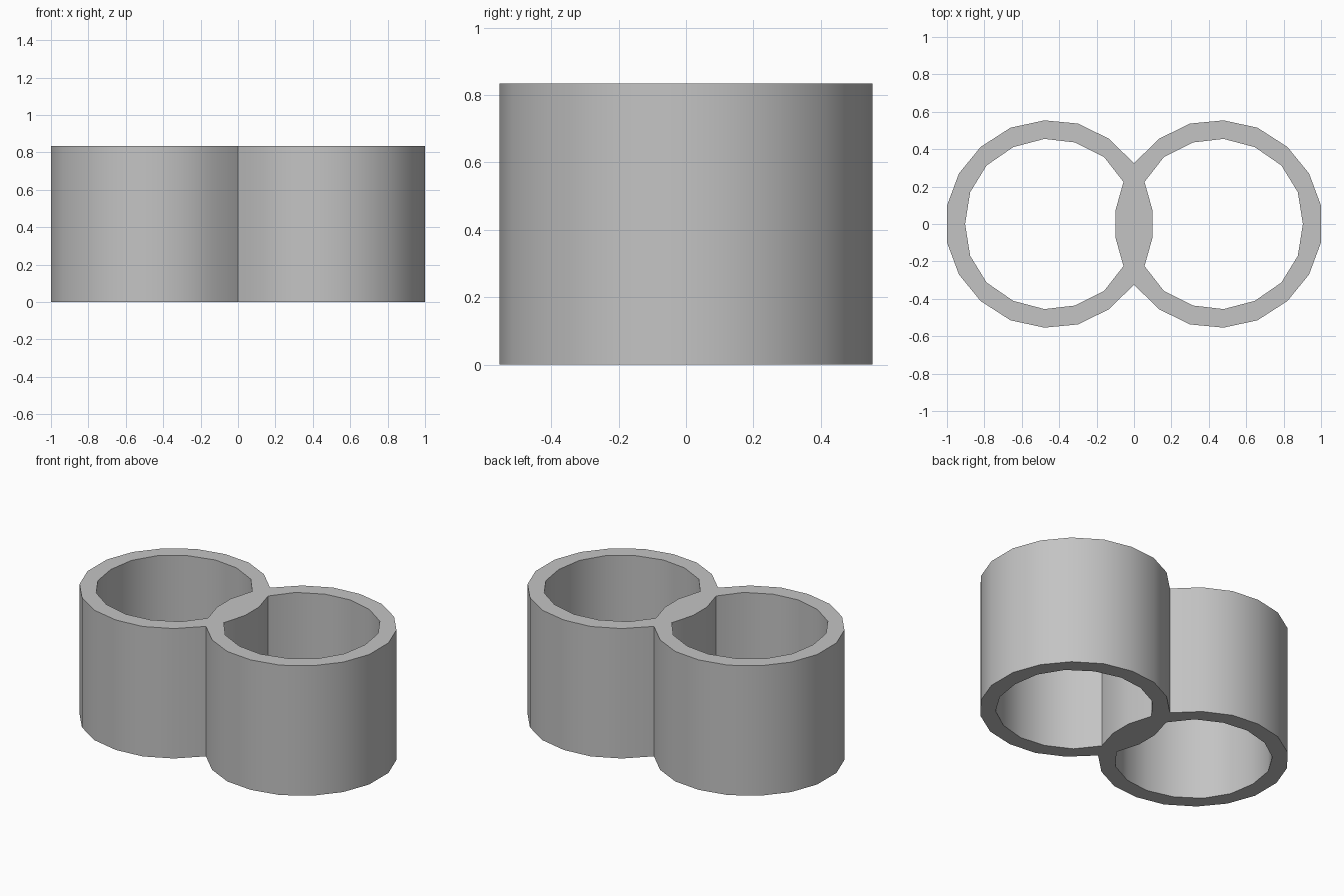
import bpy, bmesh, math
from mathutils import Vector

if "Cube" in bpy.data.objects:
    bpy.data.objects.remove(bpy.data.objects["Cube"], do_unlink=True)

HEIGHT = 0.834

# Quarter outline of the joined outer wall, from the pinch to the far end
OUTER = [(0, 0.325), (0.136, 0.457), (0.3, 0.537), (0.479, 0.554),
         (0.66, 0.515), (0.82, 0.412), (0.936, 0.27), (1, 0.098)]
# Half outline of one bore, from the dividing wall to the far end
BORE = [(0.1, 0.07), (0.056, 0.225), (0.16, 0.358), (0.315, 0.436),
        (0.479, 0.455), (0.646, 0.411), (0.788, 0.313), (0.876, 0.17),
        (0.903, 0)]


def mirror(points, sx, sy):
    return [(x * sx, y * sy) for x, y in points]


def add_loop(bm, points):
    verts = [bm.verts.new((x, y, 0)) for x, y in points]
    for a, b in zip(verts, verts[1:] + verts[:1]):
        bm.edges.new((a, b))


# Closed loops: outer wall and two mirrored bores
half = OUTER + mirror(OUTER[::-1], 1, -1)
outer_loop = half + mirror(half[::-1], -1, 1)[1:-1]
bore_loop = BORE + mirror(BORE[-2::-1], 1, -1)

bm = bmesh.new()
add_loop(bm, outer_loop)
add_loop(bm, bore_loop)
add_loop(bm, mirror(bore_loop, -1, 1))

# Fill the rim and raise it into the twin tube
bmesh.ops.triangle_fill(bm, use_beauty=True, edges=bm.edges[:], normal=Vector((0, 0, 1)))
raised = bmesh.ops.extrude_face_region(bm, geom=bm.faces[:], use_keep_orig=True)
bmesh.ops.translate(bm, vec=(0, 0, HEIGHT),
                    verts=[g for g in raised["geom"] if isinstance(g, bmesh.types.BMVert)])
bmesh.ops.recalc_face_normals(bm, faces=bm.faces[:])

mesh = bpy.data.meshes.new("twin_tube")
bm.to_mesh(mesh)
bm.free()
tube = bpy.data.objects.new("twin_tube", mesh)
bpy.context.collection.objects.link(tube)

# Plain grey material
grey = bpy.data.materials.new("plain_grey")
grey.use_nodes = True
colour = (0.55, 0.55, 0.55, 1)
grey.diffuse_color = colour
grey.node_tree.nodes["Principled BSDF"].inputs["Base Color"].default_value = colour
mesh.materials.append(grey)

# Smooth round walls with crisp rims and creases
bpy.ops.object.select_all(action='DESELECT')
tube.select_set(True)
bpy.context.view_layer.objects.active = tube
bpy.ops.object.shade_smooth_by_angle(angle=math.radians(30))
